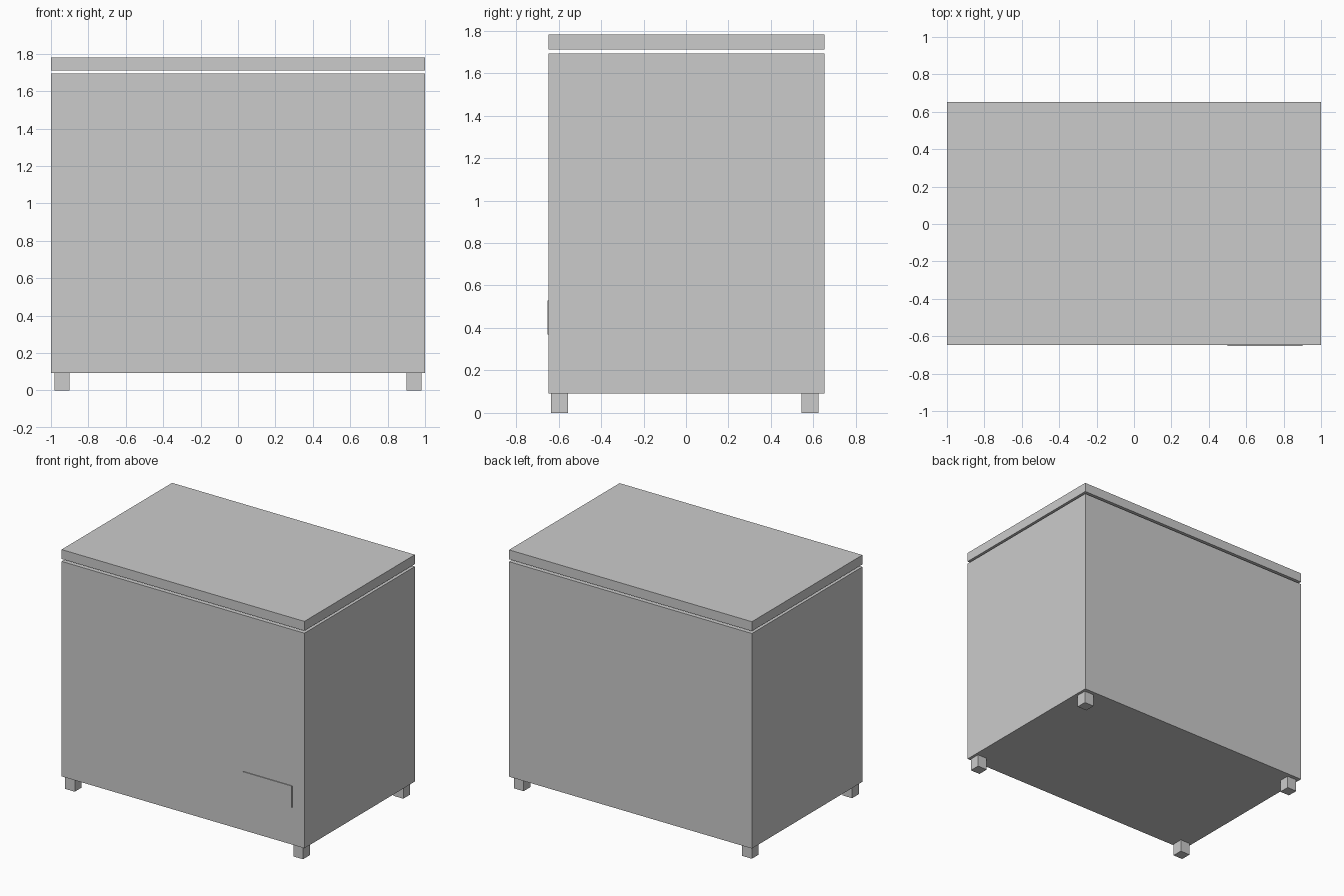
import bpy

if "Cube" in bpy.data.objects:
    bpy.data.objects.remove(bpy.data.objects["Cube"])


def box(name, x, y, z):
    """Axis-aligned box from (min, max) ranges."""
    bpy.ops.mesh.primitive_cube_add(
        size=1, location=[(a + b) / 2 for a, b in (x, y, z)])
    ob = bpy.context.object
    ob.name = name
    ob.scale = [b - a for a, b in (x, y, z)]
    bpy.ops.object.transform_apply(location=False, rotation=False, scale=True)
    return ob


FRONT, BACK = -0.647, 0.653

# Main cabinet and the lid floating just above it
box("cabinet", (-1, 1), (FRONT, BACK), (0.092, 1.693))
box("lid", (-1, 1), (FRONT, BACK), (1.711, 1.781))

# Thin panel low on the front right
box("front_panel", (0.5, 0.9), (FRONT - 0.006, FRONT + 0.004), (0.37, 0.53))

# Four square feet
for side, cx in (("left", -0.94), ("right", 0.94)):
    for end, cy in (("front", -0.595), ("back", 0.585)):
        box(f"{end}_{side}_foot", (cx - 0.04, cx + 0.04),
            (cy - 0.04, cy + 0.04), (0, 0.092))
